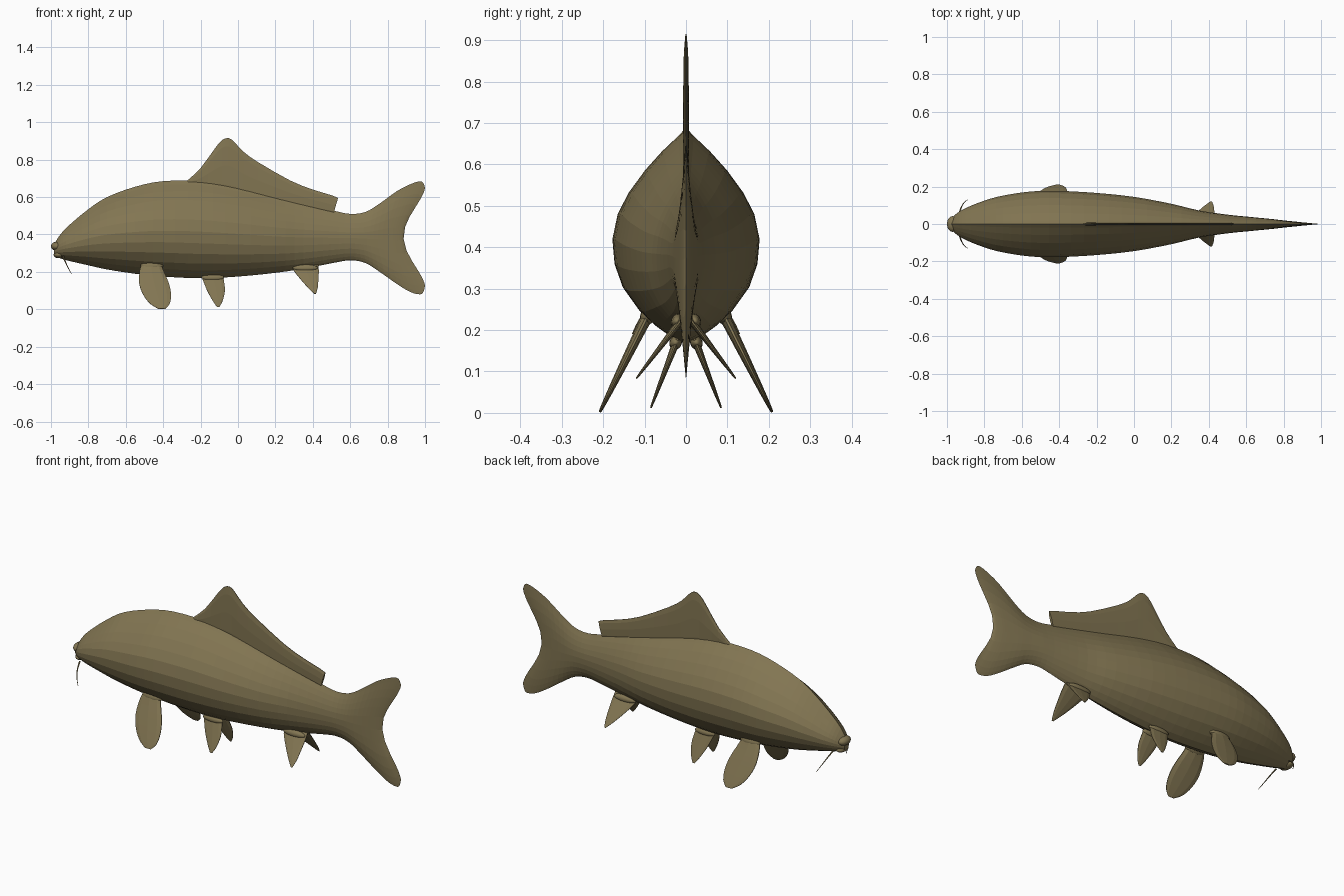
import bpy, bmesh, math
from mathutils import Vector

cube = bpy.data.objects.get("Cube")
if cube:
    bpy.data.objects.remove(cube, do_unlink=True)

olive = bpy.data.materials.new("olive_brown")
olive.use_nodes = True
color = (0.225, 0.18, 0.085, 1)
olive.diffuse_color = color
shader = next(n for n in olive.node_tree.nodes if n.type == "BSDF_PRINCIPLED")
shader.inputs["Base Color"].default_value = color
shader.inputs["Roughness"].default_value = 0.8


def finish(name, bm, mirror=False, smooth=False):
    bmesh.ops.remove_doubles(bm, verts=bm.verts, dist=0.0002)
    bmesh.ops.recalc_face_normals(bm, faces=bm.faces)
    for face in bm.faces:
        face.smooth = smooth
    mesh = bpy.data.meshes.new(name)
    bm.to_mesh(mesh)
    bm.free()
    mesh.materials.append(olive)
    ob = bpy.data.objects.new(name, mesh)
    bpy.context.collection.objects.link(ob)
    if mirror:
        mod = ob.modifiers.new("Mirror", "MIRROR")
        mod.use_axis = (False, True, False)
    return ob


def loft(name, rings, mirror=False, cap_end=True):
    """Skin closed rings of equal length."""
    bm = bmesh.new()
    loops = [[bm.verts.new(p) for p in ring] for ring in rings]
    n = len(loops[0])
    for a, b in zip(loops, loops[1:]):
        for i in range(n):
            j = (i + 1) % n
            bm.faces.new((a[i], a[j], b[j], b[i]))
    bm.faces.new(loops[0])
    if cap_end:
        bm.faces.new(loops[-1])
    return finish(name, bm, mirror)


def smooth_rows(rows, steps):
    """Pass a soft curve through rows of values."""
    out = []
    for i in range(len(rows) - 1):
        p = [Vector(rows[max(0, min(len(rows) - 1, i + k))]) for k in (-1, 0, 1, 2)]
        for s in range(steps):
            t = s / steps
            out.append(p[1] + 0.5 * t * (p[2] - p[0] + t * (
                2 * p[0] - 5 * p[1] + 4 * p[2] - p[3]
                + t * (3 * (p[1] - p[2]) + p[3] - p[0]))))
    return out + [Vector(rows[-1])]


# Body and forked tail: x, top, bottom, half width
stations = [
    (-.985, .345, .285, .02), (-.95, .40, .272, .055), (-.9, .452, .258, .085),
    (-.8, .535, .235, .125), (-.7, .60, .213, .152), (-.55, .655, .19, .174),
    (-.4, .685, .175, .177), (-.2, .685, .166, .166), (0, .65, .175, .145),
    (.2, .60, .195, .108), (.35, .565, .217, .072), (.5, .53, .246, .05),
    (.6, .51, .262, .04), (.68, .52, .248, .033), (.75, .56, .205, .028),
    (.85, .632, .135, .02), (.92, .668, .093, .014), (.97, .684, .08, .008),
    (.99, .676, .09, .004), (1, .65, .125, 0)]
# Cross-section: height fraction, width fraction
section = [(0, 0), (.03, .2), (.08, .42), (.15, .65), (.25, .86), (.36, .97), (.48, 1),
           (.6, .93), (.7, .78), (.8, .57), (.89, .33), (.96, .11), (1, 0)]
outline = [(t, w) for t, w in section] + [(t, -w) for t, w in section[-2:0:-1]]


def body_ring(row):
    x, top, bottom, half = row
    bow = 0.115 * max(0, (x - .6) / .4) ** 1.5
    return [(x - bow * math.sin(math.pi * t) ** 1.5 if 0 < t < 1 else x,
             w * half, bottom + (top - bottom) * t) for t, w in outline]


loft("body_and_tail", [body_ring(r) for r in smooth_rows(stations, 3)], cap_end=False)


# Fins: thin lens sections between a front and a back edge
def lens(front, back, normal, thick):
    shape = [(0, .2), (.15, .75), (.5, 1), (.85, .75), (1, .2)]
    ring = [(f, h) for f, h in shape] + [(f, -h) for f, h in reversed(shape)]
    return [front.lerp(back, f) + normal * (h * thick) for f, h in ring]


# Dorsal fin: x, top edge, with the base sunk in the back
dorsal = [(-.275, .685), (-.2, .755), (-.125, .858), (-.085, .905), (-.05, .915),
          (-.02, .895), (.03, .842), (.11, .785), (.28, .688), (.4, .64),
          (.5, .61), (.535, .595)]
side = Vector((0, 1, 0))
rings = []
for x, top in smooth_rows(dorsal, 2):
    base_x = min(x, .51)
    base = .675 - .29 * max(0, base_x + .25) ** 1.1 * .68 - .02
    rings.append(lens(Vector((x, 0, top)), Vector((base_x, 0, base)), side, .007))
loft("dorsal_fin", rings)


def paired_fin(name, rows, root, tip, thick):
    """Rows hold front x, back x and z; root and tip are (y, z)."""
    span = Vector((0, tip[0] - root[0], tip[1] - root[1]))
    normal = span.cross(Vector((1, 0, 0))).normalized()
    fine = smooth_rows(rows, 3)
    rings = []
    for i, (x0, x1, z) in enumerate(fine):
        k = (z - root[1]) / (tip[1] - root[1])
        y = root[0] + (tip[0] - root[0]) * k
        depth = thick * (1.05 - .85 * i / (len(fine) - 1))
        rings.append(lens(Vector((x0, y, z)), Vector((x1, y, z)), normal, depth))
    loft(name, rings, mirror=True)


paired_fin("pectoral_fins", [(-.51, -.41, .25), (-.525, -.4, .21), (-.528, -.37, .14),
           (-.508, -.358, .08), (-.47, -.365, .03), (-.425, -.39, .002)],
           (.09, .24), (.208, .002), .015)
paired_fin("pelvic_fins", [(-.2, -.08, .185), (-.185, -.075, .15), (-.165, -.07, .1),
           (-.135, -.082, .045), (-.112, -.1, .012)],
           (.022, .175), (.085, .012), .01)
paired_fin("rear_fins", [(.29, .43, .235), (.3, .432, .205), (.335, .43, .16),
           (.375, .426, .115), (.408, .417, .083)],
           (.015, .22), (.12, .083), .01)


# Fleshy collars at the fin roots
def ellipsoid(name, center, size, tilt=0, mirror=False):
    bm = bmesh.new()
    bmesh.ops.create_uvsphere(bm, u_segments=16, v_segments=10, radius=1)
    for v in bm.verts:
        x, y, z = (c * s for c, s in zip(v.co, size))
        v.co = Vector((x, y * math.cos(tilt) - z * math.sin(tilt),
                       y * math.sin(tilt) + z * math.cos(tilt))) + Vector(center)
    return finish(name, bm, mirror, smooth=True)


ellipsoid("pectoral_roots", (-.46, .092, .235), (.062, .018, .025), .4, True)
ellipsoid("pelvic_roots", (-.135, .025, .17), (.062, .015, .018), .4, True)
ellipsoid("rear_roots", (.36, .022, .222), (.068, .014, .018), .4, True)

# Lips
ellipsoid("upper_lip", (-.97, 0, .337), (.03, .042, .024))
ellipsoid("lower_lip", (-.958, 0, .291), (.028, .042, .018))

# Whisker barbels: tapered tubes
path = smooth_rows([(-.935, .05, .285), (-.925, .085, .258),
                    (-.91, .112, .225), (-.89, .13, .19)], 3)
rings = []
for i, p in enumerate(path):
    r = .005 * (1 - .75 * i / (len(path) - 1))
    rings.append([p + Vector((math.cos(a), math.sin(a), 0)) * r
                  for a in (math.tau * k / 6 for k in range(6))])
loft("barbels", rings, mirror=True)
